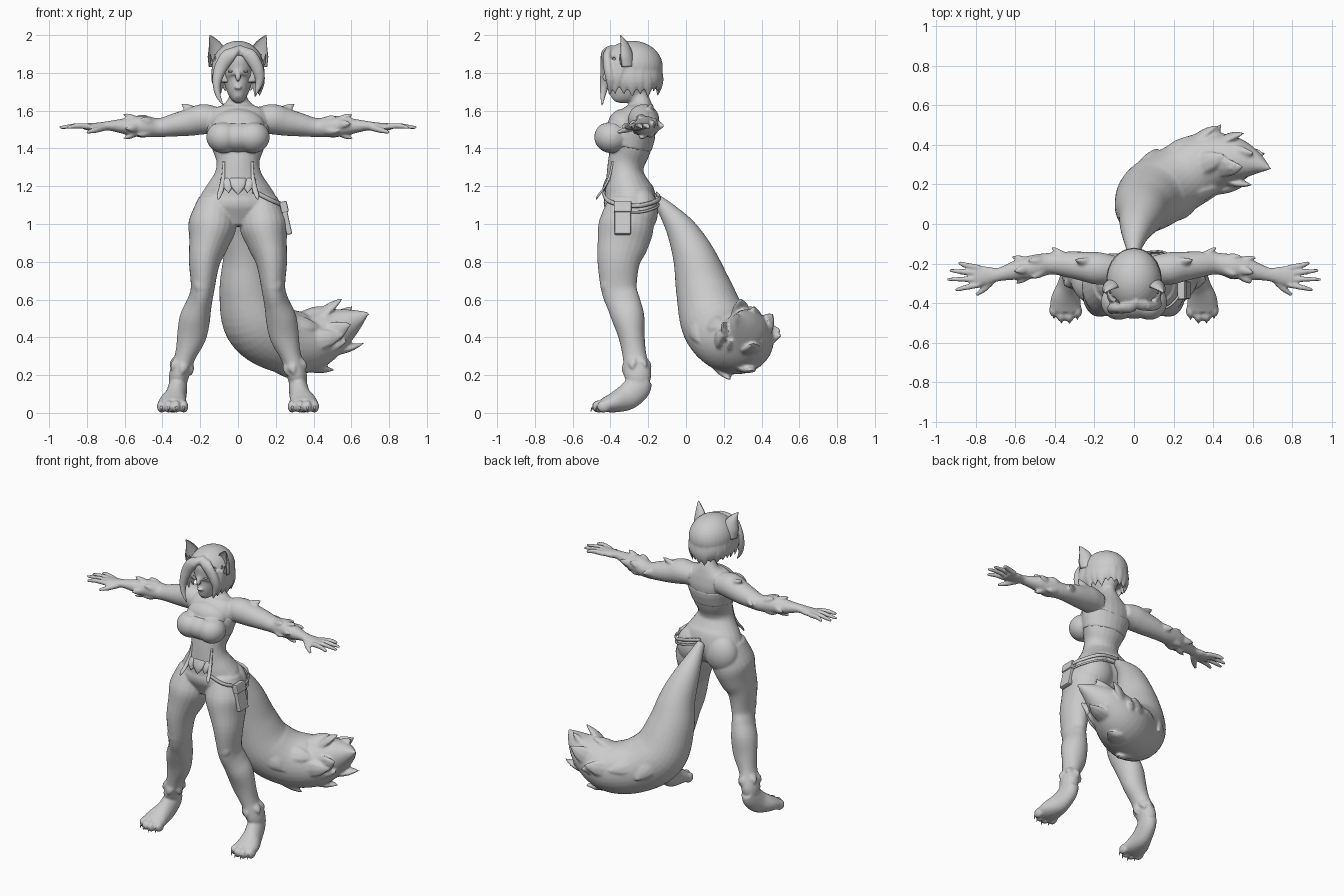
import bpy, bmesh, math, random
from mathutils import Vector, Matrix

random.seed(4)


def frames(pts, ref, sub):
    """Smooth a path of (x, y, z, width, depth) and give it cross-section axes."""
    out, n = [], len(pts)
    for i in range(n - 1):
        p = [pts[min(max(i + k, 0), n - 1)] for k in (-1, 0, 1, 2)]
        for j in range(sub + (i == n - 2)):
            t = j / sub
            out.append([.5 * (2 * b + (c - a) * t + (2 * a - 5 * b + 4 * c - d) * t * t
                              + (3 * b - a - 3 * c + d) * t ** 3) for a, b, c, d in zip(*p)])
    res = []
    for i, q in enumerate(out):
        t = (Vector(out[min(i + 1, len(out) - 1)][:3]) - Vector(out[max(i - 1, 0)][:3])).normalized()
        r = Vector(ref)
        u = (r - t * r.dot(t)).normalized()
        res.append((Vector(q[:3]), t, u, t.cross(u), max(q[3], .001), max(q[4], .001)))
    return res


def loft(bm, pts, ref=(1, 0, 0), n=24, sub=4, s=1, dent=None):
    rings = []
    for c, t, u, v, a, b in frames(pts, ref, sub):
        ring = []
        for k in range(n):
            w = 2 * math.pi * k / n
            sn = math.sin(w)
            if dent and sn < 0:
                sn *= -dent
            p = c + u * a * math.cos(w) + v * b * sn
            ring.append(bm.verts.new((p.x * s, p.y, p.z)))
        rings.append(ring)
    for r0, r1 in zip(rings, rings[1:]):
        for k in range(n):
            bm.faces.new((r0[k], r0[(k + 1) % n], r1[(k + 1) % n], r1[k]))
    bm.faces.new(rings[0])
    bm.faces.new(rings[-1])


def ball(bm, c, r, s=1):
    m = Matrix.Translation((c[0] * s, c[1], c[2])) @ Matrix.Diagonal((*r, 1))
    return bmesh.ops.create_uvsphere(bm, u_segments=32, v_segments=20, radius=1, matrix=m)["verts"]


def tuft(bm, base, tip, w, flat=.5, bend=(0, 0, 0), s=1, ref=(.3, .5, .8)):
    a, b = Vector(base), Vector(tip)
    m = a.lerp(b, .5) + Vector(bend)
    loft(bm, [(*a, w, w * flat), (*m, w * .75, w * .75 * flat), (*b, .001, .001)], ref, 8, 4, s)


def finish(name, bm, voxel=0, smooth=4):
    bmesh.ops.recalc_face_normals(bm, faces=bm.faces)
    me = bpy.data.meshes.new(name)
    bm.to_mesh(me)
    bm.free()
    for p in me.polygons:
        p.use_smooth = True
    ob = bpy.data.objects.new(name, me)
    bpy.context.collection.objects.link(ob)
    if voxel:
        m = ob.modifiers.new("fuse", 'REMESH')
        m.mode, m.voxel_size, m.use_smooth_shade = 'VOXEL', voxel, True
        m = ob.modifiers.new("soften", 'SMOOTH')
        m.factor, m.iterations = .5, smooth
    return ob


# Body: torso, head, limbs fused into one skin
torso = [(0, -.30, .99, .10, .09), (0, -.295, 1.08, .215, .135), (0, -.30, 1.15, .198, .137),
         (0, -.312, 1.2, .168, .12), (0, -.322, 1.27, .124, .098), (0, -.315, 1.33, .114, .098),
         (0, -.295, 1.40, .138, .108), (0, -.28, 1.48, .158, .115), (0, -.26, 1.55, .165, .105),
         (0, -.245, 1.60, .145, .08), (0, -.24, 1.635, .075, .058), (0, -.25, 1.68, .046, .048),
         (0, -.27, 1.76, .044, .046)]
arm = [(.10, -.23, 1.55, .07, .065), (.18, -.225, 1.555, .082, .08), (.25, -.215, 1.54, .075, .073),
       (.33, -.205, 1.525, .066, .062), (.42, -.20, 1.51, .055, .05), (.50, -.215, 1.517, .06, .057),
       (.58, -.23, 1.517, .052, .046), (.68, -.255, 1.52, .034, .026), (.74, -.26, 1.515, .045, .022),
       (.81, -.265, 1.515, .054, .018)]
leg = [(.12, -.295, 1.13, .09, .11), (.135, -.315, 1.0, .127, .145), (.155, -.335, .9, .106, .136),
       (.178, -.357, .8, .083, .113), (.187, -.355, .66, .063, .095), (.205, -.33, .58, .067, .09),
       (.228, -.305, .5, .081, .086), (.247, -.287, .4, .077, .069), (.28, -.272, .3, .055, .063),
       (.312, -.255, .2, .053, .072), (.318, -.25, .14, .045, .05)]
foot = [(.315, -.215, .18, .04, .045), (.318, -.25, .14, .05, .07), (.33, -.31, .085, .057, .07),
        (.345, -.38, .055, .075, .054), (.347, -.44, .04, .08, .036)]
head = [(0, -.385, 1.66, .02, .02), (0, -.36, 1.685, .044, .065), (0, -.315, 1.74, .07, .112),
        (0, -.30, 1.8, .085, .127), (0, -.29, 1.87, .1, .135), (0, -.285, 1.93, .08, .10),
        (0, -.285, 1.955, .03, .03)]


def bust(bm, g):
    ball(bm, (0, -.385, 1.46), (.13 + g, .092 + g, .078 + g))
    for s in (1, -1):
        ball(bm, (.078, -.395, 1.46), (.087 + g, .088 + g, .082 + g), s)


bm = bmesh.new()
loft(bm, torso)
loft(bm, head)
bust(bm, -.002)
ball(bm, (0, -.33, 1.52), (.14, .085, .09))
loft(bm, [(0, -.42, 1.81, .012, .01), (0, -.43, 1.775, .016, .014), (0, -.422, 1.758, .01, .008)], n=10)
ball(bm, (0, -.412, 1.722), (.024, .012, .008))
for s in (1, -1):
    loft(bm, arm, (0, 1, 0), s=s)
    loft(bm, leg, s=s)
    loft(bm, foot, s=s)
    ball(bm, (.105, -.238, 1.07), (.115, .09, .125), s)
    ball(bm, (.188, -.418, .68), (.047, .036, .06), s)
    # Fingers and thumb
    for y0, x1, y1 in ((-.222, .89, -.195), (-.252, .935, -.235), (-.28, .945, -.28), (-.307, .905, -.335)):
        loft(bm, [(.78, y0, 1.515, .015, .016), (.85, (y0 + y1) / 2, 1.52, .014, .015),
                  (x1, y1, 1.51, .009, .009)], (0, 1, 0), 10, 4, s)
    loft(bm, [(.71, -.275, 1.51, .02, .018), (.755, -.325, 1.497, .017, .016),
              (.80, -.36, 1.485, .009, .009)], (0, 1, 0), 10, 4, s)
    # Toes
    for x, y in ((.287, -.44), (.327, -.462), (.368, -.46), (.405, -.435)):
        ball(bm, (x, y, .034), (.024, .036, .033), s)
    # Blended fur on elbows, shoulders and ankles
    for line, lref, rows, m, grow, w0 in ((arm, (0, 1, 0), (18, 22), 4, .08, .026),
                                          (leg, (1, 0, 0), (33,), 6, .06, .03)):
        fr = frames(line, lref, 4)
        for i in rows:
            c, t, u, v, a, b = fr[i]
            for k in range(m):
                w = 2 * math.pi * k / m + i + random.uniform(-.3, .3)
                e, d = u * a * math.cos(w) + v * b * math.sin(w), u * math.cos(w) + v * math.sin(w)
                tuft(bm, c + e * .72, c + e + d * .012 + t * grow, w0, .6, d * .005, s, t.cross(d))
    tuft(bm, (.34, -.18, 1.52), (.425, -.11, 1.52), .035, .7, s=s)
    tuft(bm, (.22, -.20, 1.585), (.305, -.18, 1.64), .035, .7, s=s)
finish("body", bm, .0075, 3)

# Claws and eyes
bm = bmesh.new()
for s in (1, -1):
    for x, y in ((.287, -.47), (.327, -.49), (.368, -.488), (.405, -.465)):
        tuft(bm, (x, y + .012, .036), (x, y - .014, .008), .008, .8, (0, -.005, .006), s)
    ball(bm, (.036, -.406, 1.808), (.018, .012, .007), s)
finish("claws_and_eyes", bm)

# Strapless top, puffed out from the torso and cut flat at the neckline
bm = bmesh.new()
loft(bm, [(x, y, z if z < 1.55 else 1.53, a + .005, b + .005) for x, y, z, a, b in torso[6:9]])
bust(bm, .003)
for v in bm.verts:
    v.co.z = min(v.co.z, 1.532)
finish("chest_band", bm, .0075, 8)

# Corset hem points and side straps
bm = bmesh.new()
for s in (1, -1):
    loft(bm, [(.075, -.388, 1.33, .006, .006), (.078, -.405, 1.25, .01, .007), (.088, -.435, 1.19, .014, .006),
              (.10, -.465, 1.15, .012, .006), (.105, -.475, 1.13, .003, .003)], n=10, s=s)
    tuft(bm, (.055, -.405, 1.24), (.05, -.435, 1.165), .04, .22, (0, -.006, 0), s, (1, 0, 0))
tuft(bm, (0, -.412, 1.24), (0, -.44, 1.155), .05, .22, (0, -.006, 0), 1, (1, 0, 0))
finish("corset_hem", bm)

# Belts hanging on one hip
belt = [(.08, -.443, 1.175), (.18, -.415, 1.125), (.243, -.33, 1.10), (.238, -.23, 1.10),
        (.15, -.142, 1.13), (.0, -.155, 1.16)]
bm = bmesh.new()
loft(bm, [(*p, .012, .006) for p in belt], (0, 0, 1), 8, 6)
loft(bm, [(x, y - .005 * (y > -.2), z - .035 * (y > -.4), .007, .005) for x, y, z in belt[2:]], (0, 0, 1), 8, 6)
finish("hip_belt", bm)

# Pouch with lid
for name, c, d in (("pouch", (.255, -.335, 1.025), (.03, .088, .165)),
                   ("pouch_lid", (.244, -.335, 1.09), (.04, .094, .06))):
    bpy.ops.mesh.primitive_cube_add(size=1, location=c, rotation=(0, -.22, 0))
    ob = bpy.context.object
    ob.name, ob.scale = name, d
    bpy.ops.object.transform_apply(location=False, rotation=False, scale=True)
    m = ob.modifiers.new("soft_edges", 'BEVEL')
    m.width, m.segments = .007, 2

# Hair: cap flattened behind the face, swept fringe and ragged bob
bm = bmesh.new()
for v in ball(bm, (0, -.285, 1.832), (.138, .162, .138)):
    if v.co.z < 1.89:
        v.co.y = max(v.co.y, -.37)
    v.co.z = max(v.co.z, 1.75)
loft(bm, [(.02, -.39, 1.93, .02, .02), (-.04, -.425, 1.90, .038, .024), (-.09, -.425, 1.83, .036, .028),
          (-.112, -.43, 1.75, .024, .026), (-.105, -.44, 1.68, .014, .015), (-.075, -.445, 1.625, .004, .004)],
     (1, 0, .3), 14)
loft(bm, [(.0, -.39, 1.93, .02, .02), (.055, -.415, 1.90, .036, .024), (.10, -.41, 1.83, .034, .028),
          (.115, -.40, 1.76, .024, .024), (.092, -.405, 1.68, .004, .004)], (1, 0, -.3), 14)
for s in (1, -1):
    tuft(bm, (.112, -.35, 1.86), (.105, -.375, 1.68), .05, .45, (.01, -.01, 0), s, (.3, 1, 0))
for i in range(13):
    w = math.radians(-18 + i * 216 / 12)
    cx, sy = math.cos(w), math.sin(w)
    tip = (.11 * cx, -.285 + .14 * sy, 1.68 + random.uniform(-.02, .02))
    tuft(bm, (.112 * cx, -.285 + .13 * sy, 1.83), tip, .05, .5, (.012 * cx, .012 * sy, 0),
         ref=(-sy, cx, 0))
finish("hair", bm, .006, 4)

# Ears: cupped shells with inner fur
bm = bmesh.new()
for s in (1, -1):
    loft(bm, [(.108, -.325, 1.83, .046, .05), (.108, -.33, 1.89, .053, .05), (.12, -.335, 1.94, .038, .036),
              (.139, -.343, 1.98, .016, .015), (.15, -.35, 2.0, .001, .001)], (1, -.35, 0), 20, 4, s, .45)
    for dx in (-.02, .0, .022):
        tuft(bm, (.115 + dx, -.335, 1.845), (.125 + dx, -.35, 1.90), .013, .5, s=s)
finish("ears", bm)

# Tail: thick curved brush with tufts blended in
tail = [(0, -.165, 1.14, .025, .025), (0, -.10, 1.07, .048, .048), (.012, -.02, .96, .083, .083),
        (.035, .045, .82, .115, .115), (.05, .095, .65, .15, .15), (.10, .15, .48, .178, .178),
        (.22, .225, .39, .176, .172), (.36, .30, .375, .166, .16), (.49, .325, .43, .125, .125),
        (.60, .31, .485, .068, .07), (.69, .28, .53, .005, .005)]
ref = (0, -.87, -.5)
bm = bmesh.new()
loft(bm, tail, ref, 32, 6)
fr = frames(tail, ref, 6)
for i, count in ((24, 2), (31, 2), (36, 3), (42, 4), (47, 4)):
    c, t, u, v, a, b = fr[i]
    for k in range(count):
        w = i * 1.3 + k * 2 * math.pi / count + random.uniform(-.3, .3)
        d = u * math.cos(w) + v * math.sin(w)
        tuft(bm, c + d * (a - .03), c + d * (a + .005) + t * random.uniform(.13, .17), .06, .45, d * .004,
             ref=t.cross(d))
for base, tip, w in (((.34, .36, .40), (.445, .51, .41), .08), ((.42, .31, .44), (.49, .28, .59), .08),
                     ((.48, .35, .45), (.61, .36, .57), .07), ((.46, .36, .36), (.57, .41, .38), .07),
                     ((.45, .27, .36), (.58, .23, .38), .07), ((.55, .31, .46), (.70, .28, .53), .06)):
    tuft(bm, base, tip, w, .6)
finish("tail", bm, .009, 2)
